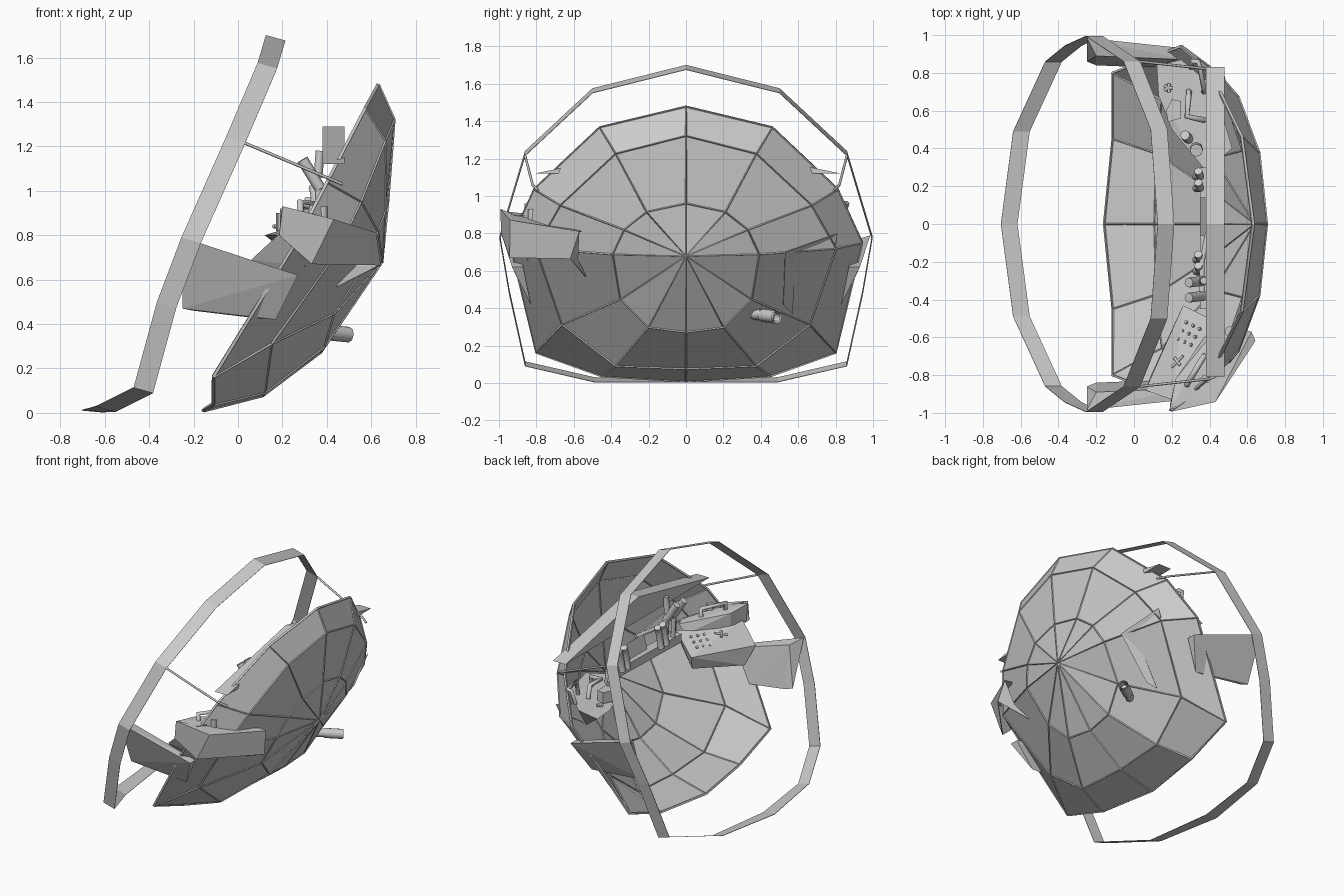
import bpy, bmesh, math
from mathutils import Vector

if "Cube" in bpy.data.objects:
    bpy.data.objects.remove(bpy.data.objects["Cube"])


def mesh_obj(name, verts, faces):
    me = bpy.data.meshes.new(name)
    me.from_pydata([Vector(v) for v in verts], [], faces)
    bm = bmesh.new()
    bm.from_mesh(me)
    bmesh.ops.recalc_face_normals(bm, faces=bm.faces)
    bm.to_mesh(me)
    bm.free()
    ob = bpy.data.objects.new(name, me)
    bpy.context.collection.objects.link(ob)
    return ob


def thicken(ob, t):
    m = ob.modifiers.new("thick", 'SOLIDIFY')
    m.thickness = t
    m.offset = 0


def hull(name, pts):
    """Convex flat-sided block around a few corner points."""
    me = bpy.data.meshes.new(name)
    bm = bmesh.new()
    for p in pts:
        bm.verts.new(p)
    res = bmesh.ops.convex_hull(bm, input=bm.verts)
    bmesh.ops.delete(bm, geom=[v for v in res["geom_interior"] if isinstance(v, bmesh.types.BMVert)], context='VERTS')
    bmesh.ops.dissolve_limit(bm, angle_limit=0.02, verts=bm.verts, edges=bm.edges)
    bm.to_mesh(me)
    bm.free()
    ob = bpy.data.objects.new(name, me)
    bpy.context.collection.objects.link(ob)
    return ob


def tube(name, pts, r, hollow=False):
    """Round rod along a path, closed or open at the ends."""
    cu = bpy.data.curves.new(name, 'CURVE')
    cu.dimensions = '3D'
    cu.bevel_depth = r
    cu.bevel_resolution = 2
    cu.use_fill_caps = not hollow
    sp = cu.splines.new('POLY')
    sp.points.add(len(pts) - 1)
    for p, co in zip(sp.points, pts):
        p.co = (*co, 1)
    ob = bpy.data.objects.new(name, cu)
    bpy.context.collection.objects.link(ob)
    return ob


def full_loop(half):
    """Half loop (top to bottom, y >= 0) -> closed loop mirrored over y."""
    return half + [(x, -y, z) for x, y, z in half[-2:0:-1]]


def mir(p, s):
    return (p[0], p[1] * s, p[2])


# Faceted dish: apex plus three twelve-sided rings
apex = (0.645, 0, 0.68)
rings = [full_loop(r) for r in (
    [(.672, 0, .96), (.66, .21, .915), (.625, .33, .82), (.58, .39, .69), (.43, .35, .45), (.385, .2, .30), (.37, 0, .275)],
    [(.70, 0, 1.32), (.66, .375, 1.225), (.55, .67, .95), (.44, .80, .72), (.15, .66, .315), (.12, .375, .095), (.11, 0, .08)],
    [(.63, 0, 1.475), (.57, .46, 1.365), (.40, .81, 1.035), (.25, .94, .75), (-.11, .80, .165), (-.11, .45, .04), (-.155, 0, .012)])]
verts = [apex] + [p for r in rings for p in r]
faces = []
for i in range(12):
    j = (i + 1) % 12
    faces.append((0, 1 + i, 1 + j))
    for k in (1, 13):
        faces.append((k + i, k + 12 + i, k + 12 + j, k + j))
thicken(mesh_obj("dish_shell", verts, faces), 0.008)

# Ribs along every dish edge
m = mesh_obj("dish_ribs", verts, faces).modifiers.new("ribs", 'WIREFRAME')
m.thickness = 0.02
m.use_even_offset = False
m.use_boundary = True

# Outer hoop: flat strip around the opening
hoop = full_loop([(.125, 0, 1.70), (.088, .5, 1.575), (-.055, .86, 1.24), (-.255, .995, .79), (-.365, .945, .5),
                  (-.47, .86, .115), (-.64, .49, .03), (-.705, 0, .012)])
n = len(hoop)
wide = [(x + .088, y, max(z - .025, .004)) for x, y, z in hoop]
thicken(mesh_obj("outer_hoop", hoop + wide,
                 [(i, (i + 1) % n, n + (i + 1) % n, n + i) for i in range(n)]), 0.003)

# Side arms and thin struts joining hoop and dish
for s, side in ((1, "left"), (-1, "right")):
    hull(side + "_arm", [mir(p, s) for p in (
        (-.25, .985, .79), (.27, .93, .62), (.17, .83, .42), (-.25, .86, .47),
        (-.20, .89, .76), (.27, .87, .62), (-.20, .84, .46), (.05, .83, .43))])
    tube(side + "_strut", [mir(p, s) for p in ((.03, .86, 1.215), (.40, .82, 1.06), (.47, .79, 1.03))], .007)

# Shallow roof-shaped crossbar
hull("crossbar", [(x, y, z) for x in (.38, .48) for y, z in ((-.81, 1.12), (.83, 1.12), (0, 1.29))])

# Right console with sloping button panel and raised back block
A, B, C, D = [Vector(p) for p in ((.06, -.88, .69), (.26, -.43, .72), (.44, -.52, .83), (.20, -.93, .82))]
hull("right_console", [A, B, C, D, (.09, -.80, .57), (.28, -.47, .62), (.46, -.60, .70), (.30, -.85, .66)])
hull("console_back_block", [(.19, -.98, .92), (.19, -.96, .80), (.22, -.82, .81), (.22, -.82, .90), (.44, -.55, .87),
                            (.47, -.62, .87), (.46, -.62, .80), (.32, -.93, .90), (.40, -.56, .80)])
nrm = (B - A).cross(D - A).normalized()
if nrm.z < 0:
    nrm = -nrm


def on_panel(u, v):
    return A.lerp(B, u).lerp(D.lerp(C, u), v)


for i in range(3):
    for j in range(3):
        p = on_panel(.65 + .1 * i, .3 + .2 * j)
        tube("button", [p, p + nrm * .015], .009)
p = on_panel(.42, .6)
for d in ((.03, .03, .01), (.015, -.02, .01)):
    tube("switch_cross", [p + nrm * .015 - Vector(d), p + nrm * .015 + Vector(d)], .008)
tube("console_handle", [(.28, -.85, .88), (.28, -.85, .95), (.37, -.70, .94), (.37, -.70, .87)], .016)
tube("console_knob", [(.38, -.82, .87), (.38, -.82, .93)], .024)
tube("corner_knob", [(.51, -.57, .80), (.51, -.57, .88)], .03)

# Outside sheet housing behind the right console
thicken(mesh_obj("right_housing", [
    (.43, -.94, .87), (.62, -.57, .81), (.64, -.62, .665), (.33, -.94, .67), (.20, -.99, .93), (.185, -.985, .80),
    (.57, -.56, .81), (.30, -.92, .90), (.43, -.53, .56), (.53, -.58, .66)],
    [(0, 1, 2, 3), (4, 0, 3, 5), (0, 1, 6, 7), (4, 0, 7), (1, 2, 9), (2, 8, 9)]), .006)

# Left console, narrowing toward the centre
hull("left_console", [(.12, .84, .80), (.13, .68, .80), (.20, .50, .80), (.38, .28, .84), (.52, .40, .86), (.43, .72, .87),
                      (.25, .87, .84), (.25, .78, .70), (.42, .42, .76)])
tube("left_grip_a", [(.29, .70, .85), (.29, .68, .94), (.28, .57, .94), (.37, .55, .93), (.37, .55, .86)], .016)
tube("left_grip_b", [(.30, .83, .86), (.31, .86, .96), (.34, .86, .96), (.37, .72, .96), (.37, .70, .86)], .014)
hull("left_pad", [(x, y, z) for z in (.82, .90) for x, y in ((.18, .54), (.25, .56), (.25, .65), (.20, .66), (.17, .6))])
for a in range(5):
    t = a * math.tau / 5
    tube("star_knob", [(.18, .72, .84), (.18 + .025 * math.cos(t), .72 + .025 * math.sin(t), .84)], .009)
tube("left_stub", [(.29, .45, .82), (.27, .47, .90)], .026)
tube("left_cup", [(.33, .40, .82), (.33, .39, .92)], .034)

# Centre instrument bar with its row of stubs and joints
hull("centre_bar", [(x, y, z) for x in (.35, .42) for y, z in ((-.45, .80), (.30, .82), (-.45, .86), (.30, .88))])
hull("centre_screen", [(.35, -.06, .90), (.35, .14, .90), (.38, -.06, 1.0), (.38, .14, 1.0), (.40, -.06, .86), (.40, .14, .86)])
for y in (.25, .19, -.19, -.25):
    tube("centre_stub", [(.33, y, .86), (.35, y, .97), (.34, y + .03, 1.02)], .022)
for y in (-.30, -.38):
    tube("centre_barrel", [(.29, y - .01, 1.14), (.37, y, 1.01)], .026)
    tube("barrel_post", [(.36, y, 1.03), (.37, y, .86)], .016)
tube("barrel_link", [(.36, -.40, 1.03), (.36, -.20, 1.0), (.40, .0, 1.0)], .014)
tube("upper_joint", [(.36, -.30, 1.06), (.37, -.30, 1.18)], .02)

# Outside nozzle and blister on the left half
tube("nozzle", [(.40, .41, .362), (.50, .485, .352)], .035, True)
tube("nozzle_liner", [(.40, .41, .362), (.50, .485, .352)], .024, True)
tube("nozzle_root", [(.34, .365, .368), (.46, .455, .356)], .030)
thicken(mesh_obj("blister", [(.555, .53, .70), (.33, .52, .42), (.28, .57, .37), (.42, .58, .60), (.47, .81, .80), (.44, .80, .74)],
                 [(0, 1, 2, 3), (0, 3, 4), (3, 5, 4)]), .003)
